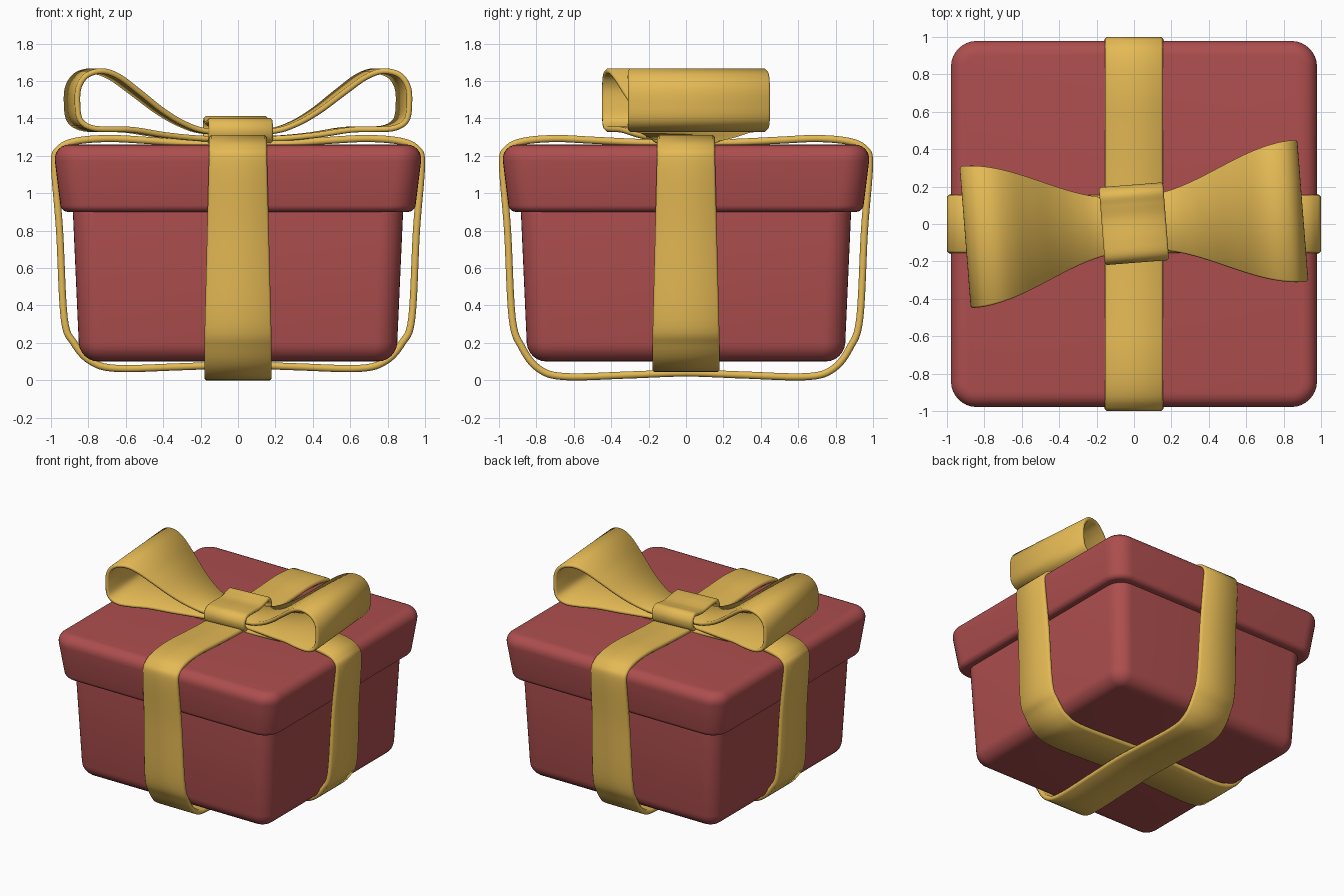
import bpy, bmesh, math
from mathutils import Vector

if "Cube" in bpy.data.objects:
    bpy.data.objects.remove(bpy.data.objects["Cube"])


def material(name, rgb):
    m = bpy.data.materials.new(name)
    m.diffuse_color = (*rgb, 1)
    m.use_nodes = True
    m.node_tree.nodes["Principled BSDF"].inputs["Base Color"].default_value = m.diffuse_color
    return m


RED = material("red_card", (0.42, 0.076, 0.076))
GOLD = material("gold_ribbon", (0.78, 0.49, 0.09))


def finish(name, bm, mat, angle=40, turn=0):
    bmesh.ops.recalc_face_normals(bm, faces=bm.faces[:])
    me = bpy.data.meshes.new(name)
    bm.to_mesh(me)
    bm.free()
    ob = bpy.data.objects.new(name, me)
    bpy.context.collection.objects.link(ob)
    me.materials.append(mat)
    ob.rotation_euler.z = math.radians(turn)
    bpy.ops.object.select_all(action='DESELECT')
    ob.select_set(True)
    bpy.context.view_layer.objects.active = ob
    bpy.ops.object.shade_smooth_by_angle(angle=math.radians(angle))
    return ob


def rounded_box(name, z0, z1, h0, h1, corner, top, bottom):
    """Tapered box with separate corner, top and bottom roundings."""
    bm = bmesh.new()
    bmesh.ops.create_cube(bm, size=2)
    for v in bm.verts:
        up = v.co.z > 0
        h = h1 if up else h0
        v.co = (v.co.x * h, v.co.y * h, z1 if up else z0)

    def bevel(test, r, seg):
        edges = [e for e in bm.edges if test(e)]
        bmesh.ops.bevel(bm, geom=edges, offset=r, segments=seg, profile=0.5,
                        affect='EDGES', clamp_overlap=False)

    def at(z):
        return lambda e: all(abs(v.co.z - z) < 1e-4 for v in e.verts)

    bevel(lambda e: abs(e.verts[0].co.z - e.verts[1].co.z) > 0.1, corner, 8)
    bevel(at(z1), top, 6)
    bevel(at(z0), bottom, 6)
    return finish(name, bm, RED)


def spline(pts, closed, steps=6):
    """Catmull-Rom samples through the 2D points."""
    p = [Vector(q) for q in pts]
    n = len(p)
    get = (lambda i: p[i % n]) if closed else (lambda i: p[max(0, min(n - 1, i))])
    out = []
    for i in range(n if closed else n - 1):
        a, b, c, d = (get(i + k) for k in (-1, 0, 1, 2))
        for s in range(steps):
            t = s / steps
            out.append(0.5 * (2 * b + (c - a) * t + (2 * a - 5 * b + 4 * c - d) * t * t
                              + (3 * b - a - 3 * c + d) * t ** 3))
    if not closed:
        out.append(p[-1])
    return out


def ribbon(name, pts, half_width, thick, closed, turn):
    """Flat strip with softened edges following an x-z path, its width along y."""
    path = spline(pts, closed)
    n = len(path)
    soft = thick * 0.3
    bm = bmesh.new()
    rings = []
    for i, q in enumerate(path):
        a = path[(i - 1) % n] if closed else path[max(0, i - 1)]
        b = path[(i + 1) % n] if closed else path[min(n - 1, i + 1)]
        t = (b - a).normalized()
        nrm = Vector((t.y, -t.x)) * thick / 2
        w = half_width(q.x, q.y)
        v = w - soft
        rings.append([bm.verts.new((q.x + s * nrm.x, y, q.y + s * nrm.y))
                      for s, y in ((1, -v), (1, v), (.4, w), (-.4, w),
                                   (-1, v), (-1, -v), (-.4, -w), (.4, -w))])
    for i in range(n if closed else n - 1):
        r, s = rings[i], rings[(i + 1) % n]
        for k in range(8):
            j = (k + 1) % 8
            bm.faces.new((r[k], r[j], s[j], s[k]))
    if not closed:
        bm.faces.new(rings[0])
        bm.faces.new(rings[-1])
    return finish(name, bm, GOLD, 55, turn)


# Box and lid
rounded_box("box_body", 0.10, 0.95, 0.847, 0.885, 0.12, 0.02, 0.10)
rounded_box("box_lid", 0.90, 1.26, 0.945, 0.99, 0.14, 0.09, 0.035)

# Two bands around the box; the second passes under the first
HALF = [(0, .082), (.3, .072), (.65, .063), (.79, .103), (.878, .20), (.929, .33),
        (.954, .80), (.981, 1.15), (.957, 1.235), (.87, 1.277), (.70, 1.292),
        (.50, 1.283), (.25, 1.265), (0, 1.26)]


def band(name, drop, lift, turn):
    half = [(x, z - drop * max(0, min(1, (.33 - z) / .25)) + (lift if x < .3 and z > 1 else 0))
            for x, z in HALF]
    loop = half + [(-x, z) for x, z in half[-2:0:-1]]
    ribbon(name, loop, lambda x, z: .155 + .025 * max(0, min(1, (1.2 - z) / 1.0)),
           .038, True, turn)


band("side_band", 0, 0, 0)
band("front_band", .044, .006, 90)

# Bow loops, flaring outwards from the knot
TURN = 4.5
BOW = [(0, 1.33), (.18, 1.332), (.30, 1.37), (.42, 1.44), (.55, 1.54), (.66, 1.62),
       (.75, 1.652), (.835, 1.633), (.882, 1.57), (.890, 1.48), (.875, 1.39), (.81, 1.348),
       (.70, 1.341), (.58, 1.338), (.40, 1.31), (.20, 1.292), (0, 1.292)]


def flare(x, z):
    t = max(0, min(1, (x - .08) / .8))
    return .15 + .23 * t * t * (3 - 2 * t)


ribbon("bow_loop_right", BOW, flare, .03, False, TURN)
ribbon("bow_loop_left", BOW, flare, .03, False, TURN + 180)

# Knot wrapped across the bow
KNOT = [(-.19, 1.33), (-.165, 1.378), (-.09, 1.384), (.03, 1.376), (.11, 1.387),
        (.165, 1.393), (.193, 1.345), (.16, 1.285), (0, 1.272), (-.155, 1.28)]
ribbon("bow_knot", KNOT, lambda x, z: .172, .034, True, TURN + 90)
